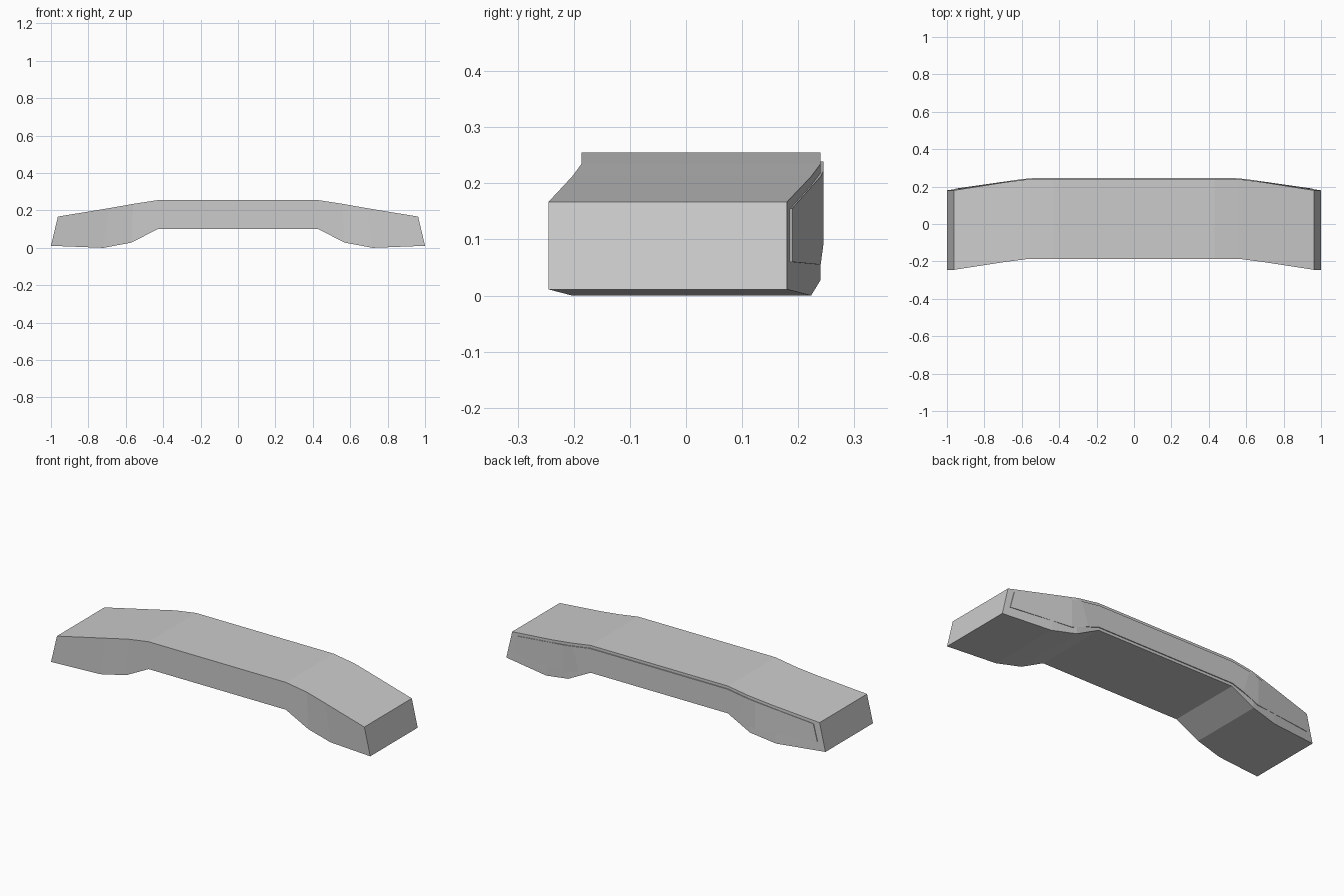
import bpy, bmesh

if "Cube" in bpy.data.objects:
    bpy.data.objects.remove(bpy.data.objects["Cube"])


def slab(name, columns):
    """Closed slab swept across x; column = (x_top, z_top, x_bottom, z_bottom, y_front, y_back)."""
    mirrored = [(-c[0], c[1], -c[2], *c[3:]) for c in reversed(columns)]
    bm = bmesh.new()
    rings = []
    for xt, zt, xb, zb, yf, yb in mirrored + columns:
        pts = [(xb, yf, zb), (xb, yb, zb), (xt, yb, zt), (xt, yf, zt)]
        rings.append([bm.verts.new(p) for p in pts])
    for a, b in zip(rings, rings[1:]):
        for i in range(4):
            j = (i + 1) % 4
            bm.faces.new((a[i], a[j], b[j], b[i]))
    bm.faces.new(rings[0])
    bm.faces.new(rings[-1])
    bmesh.ops.recalc_face_normals(bm, faces=bm.faces)
    mesh = bpy.data.meshes.new(name)
    bm.to_mesh(mesh)
    bm.free()
    obj = bpy.data.objects.new(name, mesh)
    bpy.context.collection.objects.link(obj)
    return obj


# Arched main bar, its ends swept forward
F, B = -0.186, 0.24
slab("arched_bar", [
    (0.43, 0.255, 0.43, 0.10, F, B),
    (0.56, 0.235, 0.57, 0.028, F, B),
    (0.69, 0.212, 0.72, 0.0, F - 0.017, B - 0.017),
    (0.963, 0.167, 1.0, 0.011, F - 0.059, B - 0.06),
])

# Thin raised panel along the back
T = 0.02
slab("back_panel", [(xt, zt, xb, zb, y - T, y) for xt, zt, xb, zb, y in [
    (0.43, 0.239, 0.43, 0.115, 0.245),
    (0.54, 0.222, 0.50, 0.092, 0.245),
    (0.60, 0.212, 0.60, 0.055, 0.24),
    (0.93, 0.155, 0.955, 0.06, 0.189),
]])
